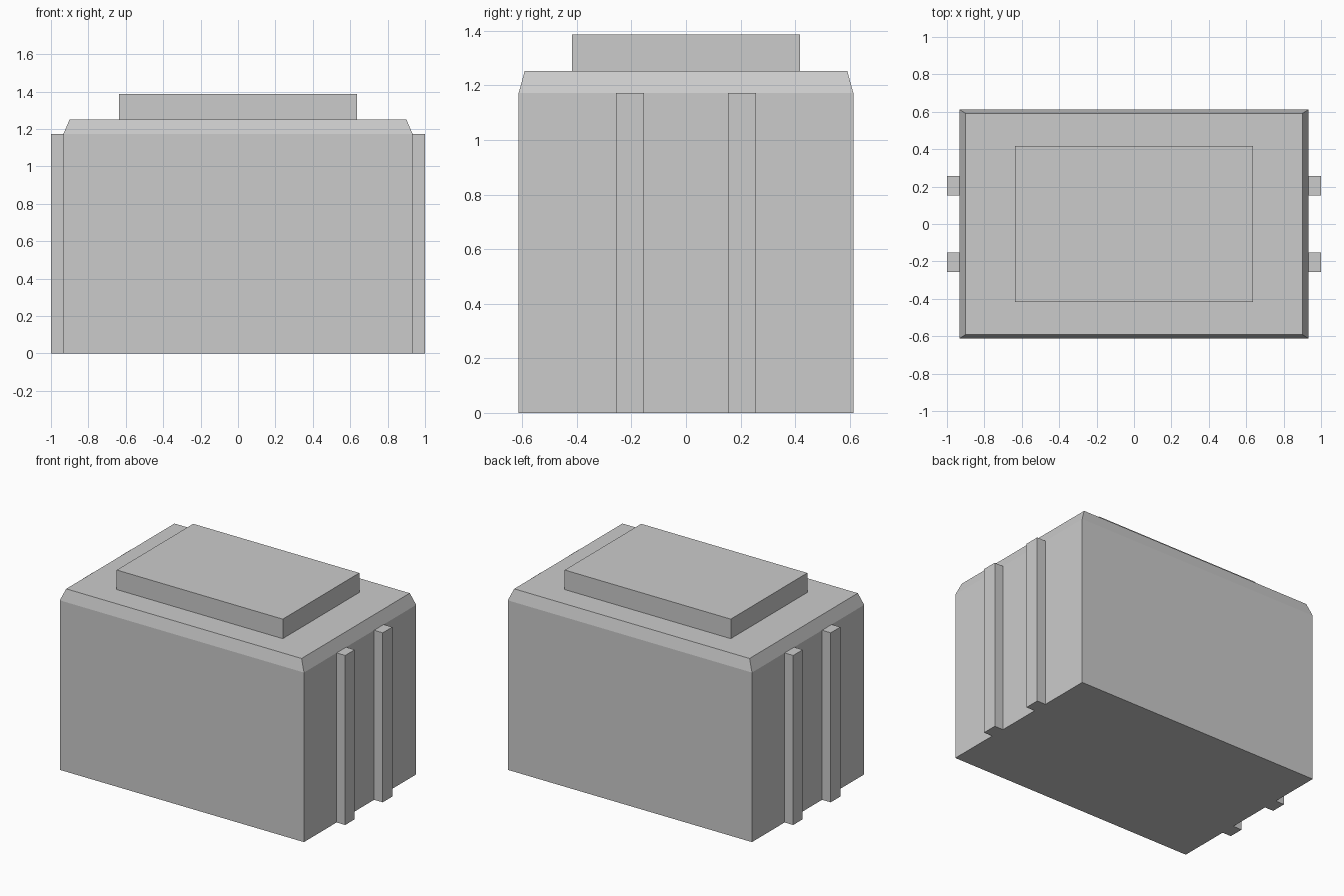
import bpy, bmesh

if "Cube" in bpy.data.objects:
    bpy.data.objects.remove(bpy.data.objects["Cube"])


def new_object(name, bm):
    bmesh.ops.recalc_face_normals(bm, faces=bm.faces)
    mesh = bpy.data.meshes.new(name)
    bm.to_mesh(mesh)
    bm.free()
    obj = bpy.data.objects.new(name, mesh)
    bpy.context.collection.objects.link(obj)
    return obj


def lofted_box(name, levels):
    """Stack of rectangles (half x, half y, z), joined and capped."""
    bm = bmesh.new()
    rings = [[bm.verts.new((sx * hx, sy * hy, z))
              for sx, sy in ((-1, -1), (1, -1), (1, 1), (-1, 1))]
             for hx, hy, z in levels]
    bm.faces.new(rings[0])
    bm.faces.new(rings[-1])
    for low, high in zip(rings, rings[1:]):
        for i in range(4):
            j = (i + 1) % 4
            bm.faces.new((low[i], low[j], high[j], high[i]))
    return new_object(name, bm)


# Main block with a sloped shoulder around its top
lofted_box("body", [(0.934, 0.613, 0), (0.934, 0.613, 1.172), (0.90, 0.591, 1.252)])

# Raised slab on top
lofted_box("top_slab", [(0.635, 0.418, 1.252), (0.635, 0.418, 1.387)])

# Two vertical ribs on each end
for side, sx in (("left", -1), ("right", 1)):
    for place, sy in (("front", -1), ("back", 1)):
        rib = lofted_box(f"{side}_{place}_rib", [(0.034, 0.052, 0), (0.034, 0.052, 1.172)])
        rib.location = (sx * 0.966, sy * 0.205, 0)
